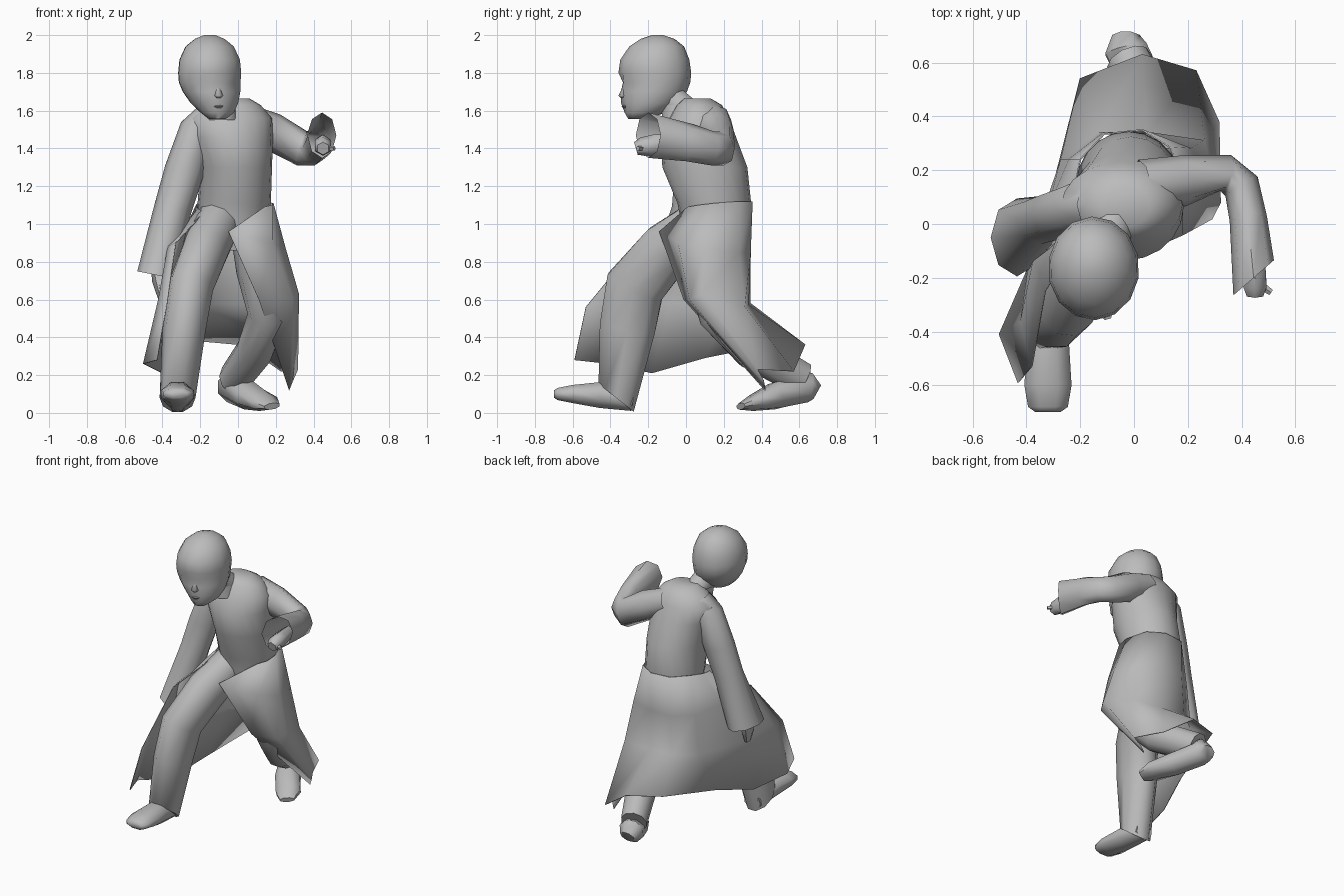
import bpy
import bmesh
import math
from mathutils import Vector

if "Cube" in bpy.data.objects:
    bpy.data.objects.remove(bpy.data.objects["Cube"], do_unlink=True)

X_AXIS = Vector((1, 0, 0))
Z_AXIS = Vector((0, 0, 1))
DOWN = (0, 0, -1)


def make_material(name, value):
    material = bpy.data.materials.new(name)
    material.use_nodes = True
    colour = (value, value, value, 1)
    material.diffuse_color = colour
    material.node_tree.nodes["Principled BSDF"].inputs["Base Color"].default_value = colour
    return material


GREY = make_material("plain grey", .5)


def finish(name, bm, angle=60):
    """Turn a bmesh into a named, shaded object."""
    mesh = bpy.data.meshes.new(name)
    bm.to_mesh(mesh)
    bm.free()
    mesh.materials.append(GREY)
    obj = bpy.data.objects.new(name, mesh)
    bpy.context.collection.objects.link(obj)
    bpy.ops.object.select_all(action="DESELECT")
    obj.select_set(True)
    bpy.context.view_layer.objects.active = obj
    bpy.ops.object.shade_smooth_by_angle(angle=math.radians(angle))
    return obj


def tube(name, stations, side=X_AXIS, sides=10, normal=None, end_normal=None,
         caps=True, yaw=0, shape=None):
    """Loft ellipses (x, y, z, radius along side, radius across) along a path."""
    bm = bmesh.new()
    centres = [Vector(s[:3]) for s in stations]
    last = len(centres) - 1
    rings = []
    for i, (centre, station) in enumerate(zip(centres, stations)):
        before = (centre - centres[max(i - 1, 0)]).normalized()
        after = (centres[min(i + 1, last)] - centre).normalized()
        axis = Vector(normal) if normal else before + after
        if end_normal and i == last:
            axis = Vector(end_normal)
        axis.normalize()
        u = (side - axis * side.dot(axis)).normalized()
        v = axis.cross(u)
        ring = []
        for k in range(sides):
            a = math.tau * k / sides + yaw
            point = centre + u * math.cos(a) * station[3] + v * math.sin(a) * station[4]
            ring.append(bm.verts.new(point))
        rings.append(ring)
    for low, high in zip(rings, rings[1:]):
        for k in range(sides):
            n = (k + 1) % sides
            bm.faces.new((low[k], low[n], high[n], high[k]))
    if caps:
        bm.faces.new(rings[0])
        bm.faces.new(rings[-1])
    if shape:
        for vert in bm.verts:
            shape(vert.co)
    bmesh.ops.recalc_face_normals(bm, faces=bm.faces)
    return finish(name, bm)


# Torso from pelvis to shoulders
tube("torso", [
    (-.03, .13, .86, .14, .12), (-.02, .15, 1.03, .18, .18),
    (-.02, .15, 1.11, .194, .195), (-.01, .1, 1.3, .19, .225),
    (-.03, .065, 1.46, .215, .2), (-.045, .07, 1.56, .225, .16),
    (-.03, .07, 1.63, .15, .12), (-.03, .06, 1.665, .09, .07)],
    sides=20, normal=DOWN)

# Neck and collar
tube("neck", [(-.07, .03, 1.57, .08, .08), (-.1, -.1, 1.68, .07, .08)])
tube("collar", [(-.08, -.02, 1.55, .085, .11), (-.09, -.04, 1.63, .08, .095)],
     normal=DOWN, caps=False)

# Head, with the face turned slightly to its left
FACE = Vector((.26, -.96, 0))
FACE_SIDE = Vector((.96, .26, 0))
HEAD = Vector((-.15, -.16, 1.75))


def sculpt_face(point):
    """Press in the eye sockets and push out the muzzle."""
    offset = point - HEAD
    forward, across = offset.dot(FACE), abs(offset.dot(FACE_SIDE))
    if forward > .1 and abs(offset.z) < .02 and .03 < across < .12:
        point -= FACE * .02
    if forward > .1 and -.15 < offset.z < -.05 and across < .04:
        point += FACE * .012


tube("head", [
    (-.11, -.26, 1.555, .045, .045), (-.11, -.215, 1.59, .09, .11),
    (-.125, -.185, 1.64, .128, .147), (-.14, -.17, 1.7, .155, .175),
    (-.15, -.165, 1.75, .166, .188), (-.15, -.165, 1.8, .17, .193),
    (-.15, -.165, 1.87, .163, .183), (-.15, -.155, 1.94, .13, .145),
    (-.15, -.15, 1.98, .08, .09), (-.15, -.15, 2, .03, .03)],
    sides=14, normal=(0, 0, 1), yaw=math.radians(15), shape=sculpt_face)


def face_part(name, height, forward, width, tall, deep):
    """A small wedge on the face, narrow at the top."""
    centre = HEAD + FACE * forward
    top = centre + Z_AXIS * (height + tall) - FACE * deep
    base = centre + Z_AXIS * height
    tube(name, [(*top, width / 3, deep / 2), (*base, width, deep),
                (*(base - Z_AXIS * .012), width / 2, deep / 2)],
         side=FACE_SIDE, sides=6, normal=DOWN)


face_part("nose", -.07, .183, .024, .07, .022)
face_part("lips", -.125, .172, .03, .012, .015)

# Sleeves
tube("right_sleeve", [
    (-.16, .07, 1.59, .06, .08), (-.215, .06, 1.5, .095, .1),
    (-.285, .035, 1.28, .105, .095), (-.345, .015, 1.08, .1, .09),
    (-.435, -.05, .73, .1, .145)], sides=8, end_normal=(-.2, 0, -1), caps=False)
tube("left_sleeve", [
    (.03, .14, 1.55, .09, .1), (.18, .16, 1.49, .1, .095),
    (.34, .19, 1.4, .095, .07), (.4, .14, 1.4, .09, .07),
    (.425, .02, 1.43, .1, .07), (.445, -.2, 1.47, .12, .1)],
    side=Z_AXIS, sides=8, end_normal=(.65, -.75, 0), caps=False)

# Hands
tube("right_hand", [
    (-.43, -.06, .82, .035, .04), (-.42, -.08, .7, .035, .05),
    (-.41, -.11, .64, .025, .05), (-.4, -.12, .58, .015, .03)], sides=6)
tube("right_thumb", [(-.41, -.12, .7, .015, .015), (-.4, -.17, .63, .01, .01)], sides=5)
tube("left_fist", [
    (.44, -.06, 1.43, .04, .035), (.45, -.16, 1.42, .055, .045),
    (.45, -.23, 1.41, .05, .05), (.45, -.265, 1.4, .035, .035)],
    side=Z_AXIS, sides=6)
tube("left_finger", [(.46, -.22, 1.4, .018, .018), (.51, -.255, 1.4, .012, .012)],
     side=Z_AXIS, sides=5)

# Trouser legs
tube("right_trouser", [
    (-.09, .1, 1.03, .12, .12), (-.17, -.1, .87, .125, .15),
    (-.25, -.27, .67, .12, .165), (-.285, -.31, .45, .115, .155),
    (-.32, -.37, .08, .095, .125)], end_normal=(0, -.62, -.78))
tube("left_trouser", [
    (.06, .13, 1.03, .11, .13), (.12, .14, .76, .13, .15),
    (.16, .18, .52, .11, .12), (.09, .35, .33, .1, .105),
    (-.02, .61, .18, .085, .095)])

# Shoes, from heel to toe
tube("right_shoe", [
    (-.32, -.28, .07, .065, .065), (-.32, -.45, .095, .085, .075),
    (-.32, -.6, .1, .095, .052), (-.32, -.68, .1, .08, .035),
    (-.32, -.7, .1, .05, .02)], sides=8, yaw=math.pi / 8)
tube("left_shoe", [
    (-.03, .695, .11, .055, .045), (-.03, .65, .135, .085, .085),
    (.06, .47, .09, .085, .075), (.14, .36, .055, .085, .045),
    (.18, .29, .035, .05, .018)], sides=8, yaw=math.pi / 8)

# Coat skirt: columns run from the right front edge round the back to the left
COAT = [
    [(-.18, -.01, 1.06), (-.33, -.25, .9), (-.38, -.53, .56), (-.43, -.59, .28)],
    [(-.21, .06, 1.08), (-.37, -.12, .88), (-.42, -.36, .6), (-.5, -.41, .26)],
    [(-.22, .14, 1.1), (-.32, .05, .88), (-.38, -.08, .58), (-.4, -.18, .21)],
    [(-.2, .24, 1.12), (-.24, .24, .85), (-.27, .24, .58), (-.31, .1, .29)],
    [(-.11, .335, 1.12), (-.11, .34, .85), (-.13, .34, .58), (-.2, .54, .38)],
    [(.03, .35, 1.12), (.05, .34, .85), (.05, .33, .57), (.03, .63, .36)],
    [(.135, .285, 1.12), (.21, .28, .85), (.26, .31, .56), (.23, .57, .22)],
    [(.185, .15, 1.11), (.25, .1, .87), (.32, .08, .63), (.315, .38, .23)],
    [(.18, .07, 1.1), (.18, -.04, .9), (.29, .02, .6), (.29, .41, .17)],
    [(.14, .01, 1.09), (-.05, -.14, .96), (.11, -.01, .6), (.27, .42, .12)],
]
bm = bmesh.new()
grid = [[bm.verts.new(p) for p in column] for column in COAT]
for a, b in zip(grid, grid[1:]):
    for r in range(len(a) - 1):
        bm.faces.new((a[r], b[r], b[r + 1], a[r + 1]))
skirt = finish("coat_skirt", bm)
cloth = skirt.modifiers.new("cloth", "SOLIDIFY")
cloth.thickness = .006
cloth.offset = 0
